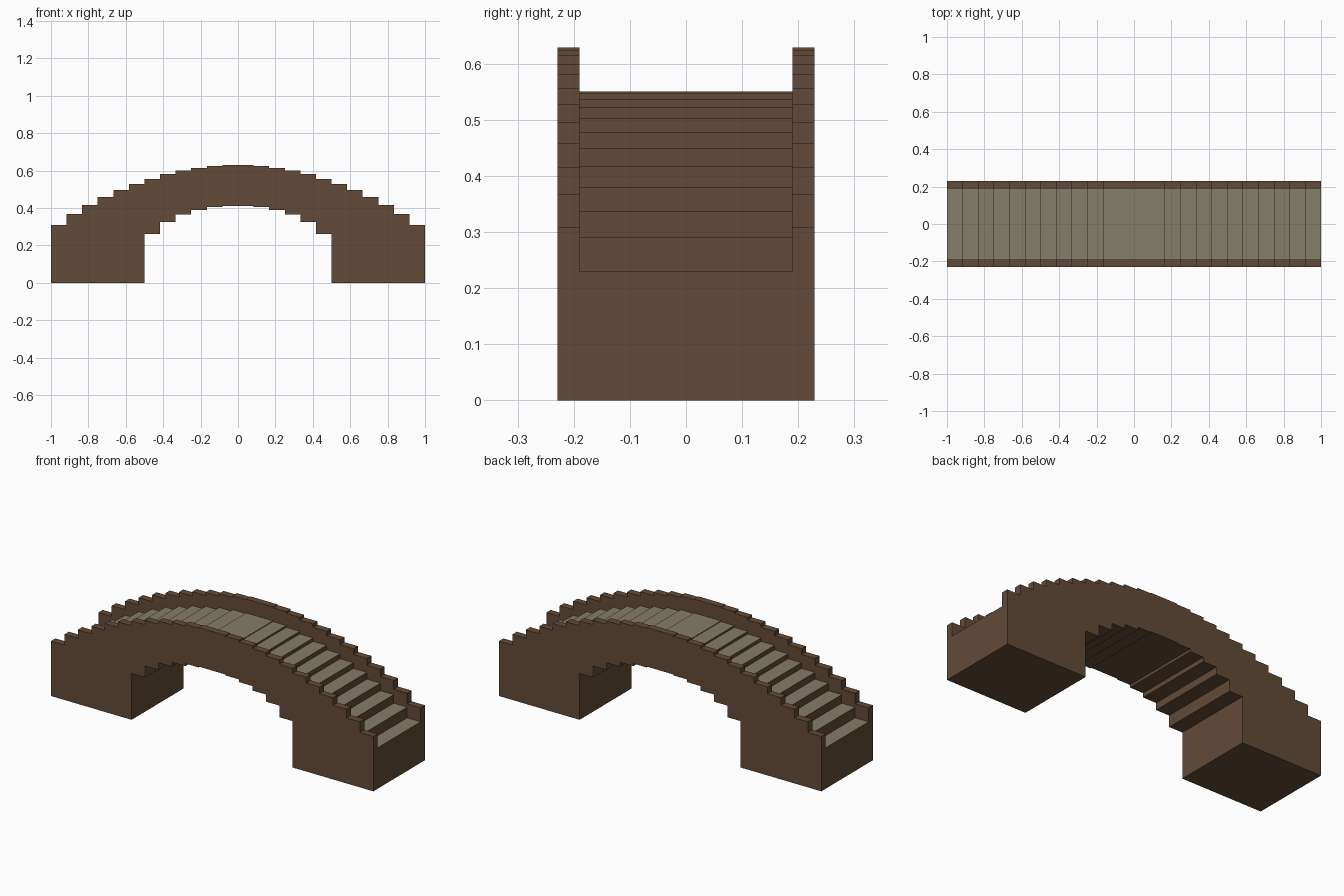
import bpy, bmesh

if "Cube" in bpy.data.objects:
    bpy.data.objects.remove(bpy.data.objects["Cube"])

W = 1 / 12                       # column width: 24 columns over 2 units
INNER, OUTER = 0.19, 0.229       # parapet faces in y
DECK = [0.23, 0.29, 0.338, 0.38, 0.418, 0.45, 0.478, 0.503, 0.522, 0.537, 0.547, 0.551]
RAIL = [h + 0.078 for h in DECK]
ARCH = [0.26, 0.325, 0.365, 0.39, 0.405, 0.41]


def material(name, rgb):
    m = bpy.data.materials.new(name)
    m.diffuse_color = (*rgb, 1)
    m.use_nodes = True
    m.node_tree.nodes["Principled BSDF"].inputs["Base Color"].default_value = m.diffuse_color
    return m


brown = material("brown_wood", (0.125, 0.07, 0.038))
beige = material("pale_tread", (0.235, 0.205, 0.14))


def steps(heights):
    """Symmetric staircase outline, left to right; equal heights per column."""
    full = heights + heights[::-1]
    x0 = -len(heights) * W
    pts = []
    for i, h in enumerate(full):
        if pts and abs(pts[-1][1] - h) < 1e-6:
            pts.pop()
        else:
            pts.append((x0 + i * W, h))
        pts.append((x0 + (i + 1) * W, h))
    return pts


deck_top, rail_top = steps(DECK), steps(RAIL)
# Feet and stepped arch underside, right to left
under = [(1, 0), (0.5, 0)] + steps(ARCH)[::-1] + [(-0.5, 0), (-1, 0)]


def build(name, outline, y0, y1, caps, tread_edges=0):
    """Sweep a closed outline from y0 to y1 and add the listed flat caps."""
    bm = bmesh.new()
    n = len(outline)
    for i in range(n):
        a, b = outline[i], outline[(i + 1) % n]
        f = bm.faces.new([bm.verts.new((p[0], y, p[1]))
                          for p, y in ((a, y0), (b, y0), (b, y1), (a, y1))])
        if i < tread_edges and abs(a[1] - b[1]) < 1e-6:
            f.material_index = 1
    for pts, y in caps:
        bm.faces.new([bm.verts.new((x, y, z)) for x, z in pts])
    bmesh.ops.remove_doubles(bm, verts=bm.verts, dist=1e-5)
    me = bpy.data.meshes.new(name)
    bm.to_mesh(me)
    bm.free()
    me.materials.append(brown)
    me.materials.append(beige)
    ob = bpy.data.objects.new(name, me)
    bpy.context.collection.objects.link(ob)
    return ob


# Stepped walkway with pale treads, open where the side walls close it
build("deck", deck_top + under, -INNER, INNER, [], len(deck_top) - 1)

# Side walls: full outer face, inner face only above the deck
wall = rail_top + under
lip = rail_top + deck_top[::-1]
build("front_wall", wall, -OUTER, -INNER, [(wall[::-1], -OUTER), (lip, -INNER)])
build("back_wall", wall, INNER, OUTER, [(wall, OUTER), (lip[::-1], INNER)])
